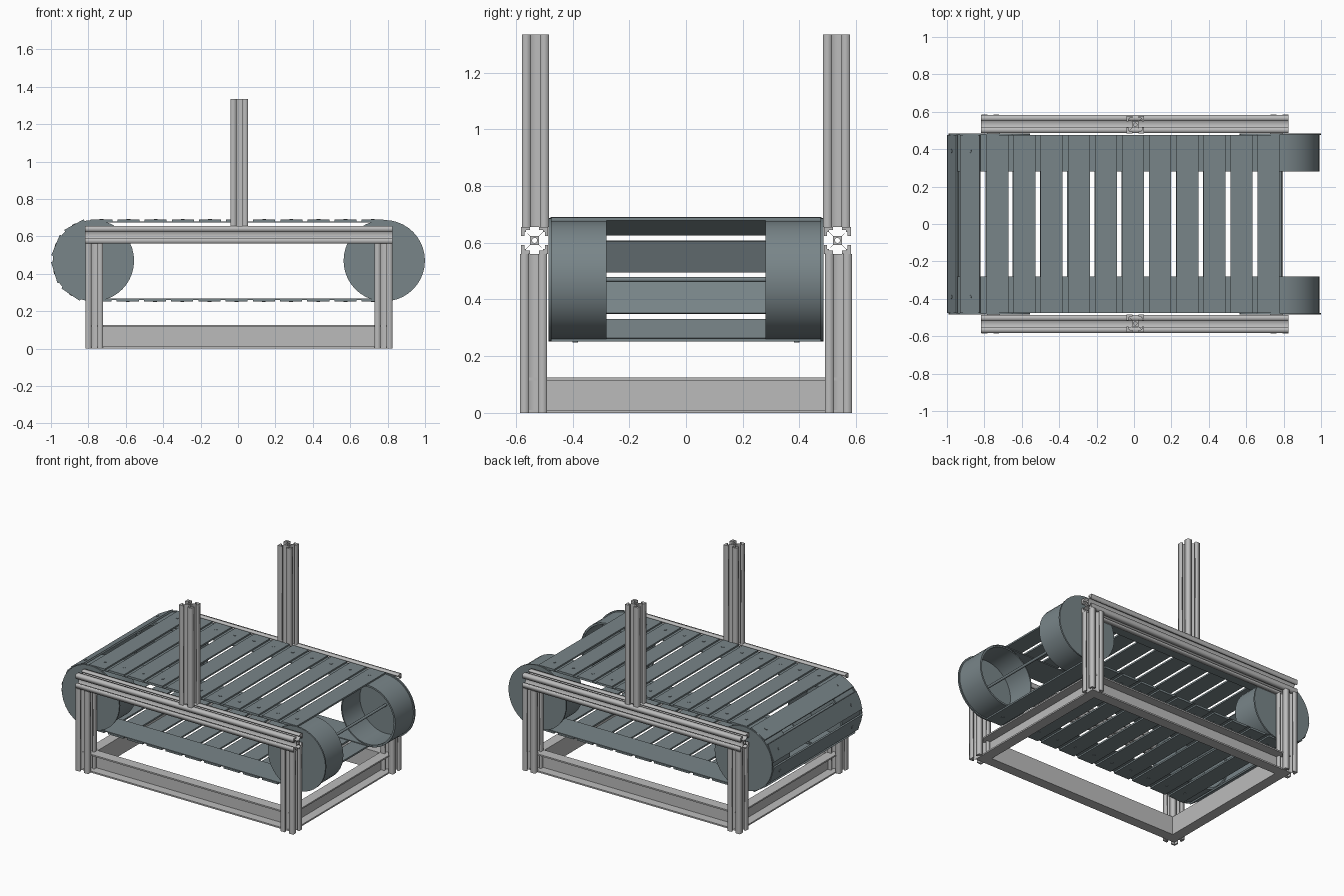
import bpy, bmesh, math
from mathutils import Matrix, Vector

if "Cube" in bpy.data.objects:
    bpy.data.objects.remove(bpy.data.objects["Cube"])


def material(name, rgb):
    m = bpy.data.materials.new(name)
    m.diffuse_color = (*rgb, 1)
    m.use_nodes = True
    m.node_tree.nodes["Principled BSDF"].inputs["Base Color"].default_value = m.diffuse_color
    return m


ALU = material("light_grey", (0.50, 0.50, 0.50))
STEEL = material("slate_grey", (0.19, 0.235, 0.25))

H = 0.0475                      # half width of the slotted bars
XL, XR, ZC = -0.773, 0.782, 0.47   # drum axes
R_DISC, R_BELT = 0.2175, 0.209


def finish(name, bm, mat, smooth=False):
    bmesh.ops.recalc_face_normals(bm, faces=bm.faces)
    me = bpy.data.meshes.new(name)
    bm.to_mesh(me)
    bm.free()
    me.materials.append(mat)
    ob = bpy.data.objects.new(name, me)
    bpy.context.collection.objects.link(ob)
    if smooth:
        bpy.ops.object.select_all(action='DESELECT')
        ob.select_set(True)
        bpy.context.view_layer.objects.active = ob
        bpy.ops.object.shade_smooth_by_angle(angle=math.radians(35))
    return ob


def add_box(bm, lo, hi):
    c = [(a + b) / 2 for a, b in zip(lo, hi)]
    s = [b - a for a, b in zip(lo, hi)]
    bmesh.ops.create_cube(bm, size=1, matrix=Matrix.Translation(c) @ Matrix.Diagonal((*s, 1)))


def add_cyl(bm, r, depth, matrix, segs=32):
    bmesh.ops.create_cone(bm, cap_ends=True, segments=segs, radius1=r, radius2=r,
                          depth=depth, matrix=matrix)


# Slotted bar: extruded cross-section with four T slots and a centre bore
def slot_bar(name, start, length, along_x=False):
    side = [(H, -H), (H, -0.016), (0.036, -0.016), (0.036, -0.03), (0.03, -0.03),
            (0.016, -0.015), (0.016, 0.015), (0.03, 0.03), (0.036, 0.03),
            (0.036, 0.016), (H, 0.016)]
    outline = []
    for k in range(4):
        rot = Matrix.Rotation(k * math.pi / 2, 2)
        outline += [rot @ Vector(p) for p in side]
    bore = [Vector((0.009 * math.cos(a * math.pi / 6), 0.009 * math.sin(a * math.pi / 6)))
            for a in range(12)]
    cu = bpy.data.curves.new(name, 'CURVE')
    cu.dimensions = '2D'
    cu.fill_mode = 'BOTH'
    cu.extrude = length / 2
    for pts in (outline, bore):
        sp = cu.splines.new('POLY')
        sp.points.add(len(pts) - 1)
        for p, v in zip(sp.points, pts):
            p.co = (v.x, v.y, 0, 1)
        sp.use_cyclic_u = True
    tmp = bpy.data.objects.new(name + "_curve", cu)
    bpy.context.collection.objects.link(tmp)
    bpy.context.view_layer.update()
    me = bpy.data.meshes.new_from_object(tmp.evaluated_get(bpy.context.evaluated_depsgraph_get()))
    bpy.data.objects.remove(tmp)
    m = Matrix.Translation((0, 0, length / 2))
    if along_x:
        m = Matrix.Rotation(math.pi / 2, 4, 'Y') @ m
    bm = bmesh.new()
    bm.from_mesh(me)
    bmesh.ops.remove_doubles(bm, verts=bm.verts, dist=1e-5)
    bm.transform(Matrix.Translation(start) @ m)
    bpy.data.meshes.remove(me)
    finish(name, bm, ALU)


for s, tag in ((-1, "front"), (1, "back")):
    slot_bar(f"{tag}_top_rail", (-0.817, s * 0.534, 0.608), 1.643, True)
    slot_bar(f"{tag}_post", (0.007, s * 0.531, 0.655), 0.68)
    slot_bar(f"{tag}_left_leg", (-0.768, s * 0.537, 0), 0.561)
    slot_bar(f"{tag}_right_leg", (0.778, s * 0.537, 0), 0.561)

# Base frame: mitred channel, web inside and flanges pointing outward
WX, WY, D, T = 0.722, 0.486, 0.07, 0.01
section = [(0, 0), (D, 0), (D, T), (T, T), (T, 0.115), (D, 0.115), (D, 0.125), (0, 0.125)]
bm = bmesh.new()
rings = [[bm.verts.new((0.005 + sx * (WX + o), sy * (WY + o), z)) for o, z in section]
         for sx, sy in ((-1, -1), (1, -1), (1, 1), (-1, 1))]
for k in range(4):
    a, b = rings[k], rings[(k + 1) % 4]
    for i in range(len(section)):
        j = (i + 1) % len(section)
        bm.faces.new((a[i], a[j], b[j], b[i]))
finish("base_frame", bm, ALU)


# Drums: outer end disc with an open cup facing inward
TURN = Matrix.Rotation(math.pi / 2, 4, 'X')
for x, side in ((XL, "left"), (XR, "right")):
    for s, tag in ((-1, "front"), (1, "back")):
        bm = bmesh.new()
        add_cyl(bm, R_DISC, 0.01, Matrix.Translation((x, s * 0.480, ZC)) @ TURN, 40)
        n = 40
        loops = [[bm.verts.new((x + r * math.cos(2 * math.pi * i / n), s * y,
                                ZC + r * math.sin(2 * math.pi * i / n))) for i in range(n)]
                 for r, y in ((0.203, 0.476), (0.203, 0.283), (0.195, 0.283), (0.195, 0.476))]
        for a, b in zip(loops, loops[1:] + loops[:1]):
            for i in range(n):
                j = (i + 1) % n
                bm.faces.new((a[i], a[j], b[j], b[i]))
        finish(f"{tag}_{side}_drum", bm, STEEL, True)
    bm = bmesh.new()
    add_cyl(bm, 0.009, 0.95, Matrix.Translation((x, 0, ZC)) @ TURN, 16)
    finish(f"{side}_axle", bm, STEEL, True)


# Belts: a thin loop around both drums on each side
def loop_path(r, n=20):
    pts = [(XR + r * math.sin(math.pi * i / n), ZC + r * math.cos(math.pi * i / n))
           for i in range(n + 1)]
    return pts + [(XL - r * math.sin(math.pi * i / n), ZC - r * math.cos(math.pi * i / n))
                  for i in range(n + 1)]


for s, tag in ((-1, "front"), (1, "back")):
    bm = bmesh.new()
    rows = [[bm.verts.new((x, s * y, z)) for x, z in loop_path(r)]
            for r, y in ((R_BELT, 0.28), (R_BELT, 0.475), (0.203, 0.475), (0.203, 0.28))]
    for a, b in zip(rows, rows[1:] + rows[:1]):
        for i in range(len(a)):
            j = (i + 1) % len(a)
            bm.faces.new((a[i], a[j], b[j], b[i]))
    finish(f"{tag}_belt", bm, STEEL, True)

# Slats: each is placed on the belt with its own outward turn, with two bolt heads
places = [(Vector((-0.73 + 0.145 * i, 0, ZC)), 0) for i in range(11)]
places += [(Vector((-0.735 + 0.1455 * i, 0, ZC)), 180) for i in range(11)]
places += [(Vector((XL, 0, ZC)), -(90 - a)) for a in (61.5, 22.5, -17, -56)]
slats, bolts = bmesh.new(), bmesh.new()
for pos, ang in places:
    m = Matrix.Translation(pos) @ Matrix.Rotation(math.radians(ang), 4, 'Y')
    part = bmesh.new()
    add_box(part, (-0.059, -0.477, R_BELT - 0.001), (0.059, 0.477, 0.219))
    part.transform(m)
    me = bpy.data.meshes.new("tmp")
    part.to_mesh(me)
    part.free()
    slats.from_mesh(me)
    bpy.data.meshes.remove(me)
    for y in (-0.39, 0.39):
        add_cyl(bolts, 0.010, 0.004, m @ Matrix.Translation((0, y, 0.2195)), 12)
finish("slats", slats, STEEL)
finish("slat_bolts", bolts, STEEL)
